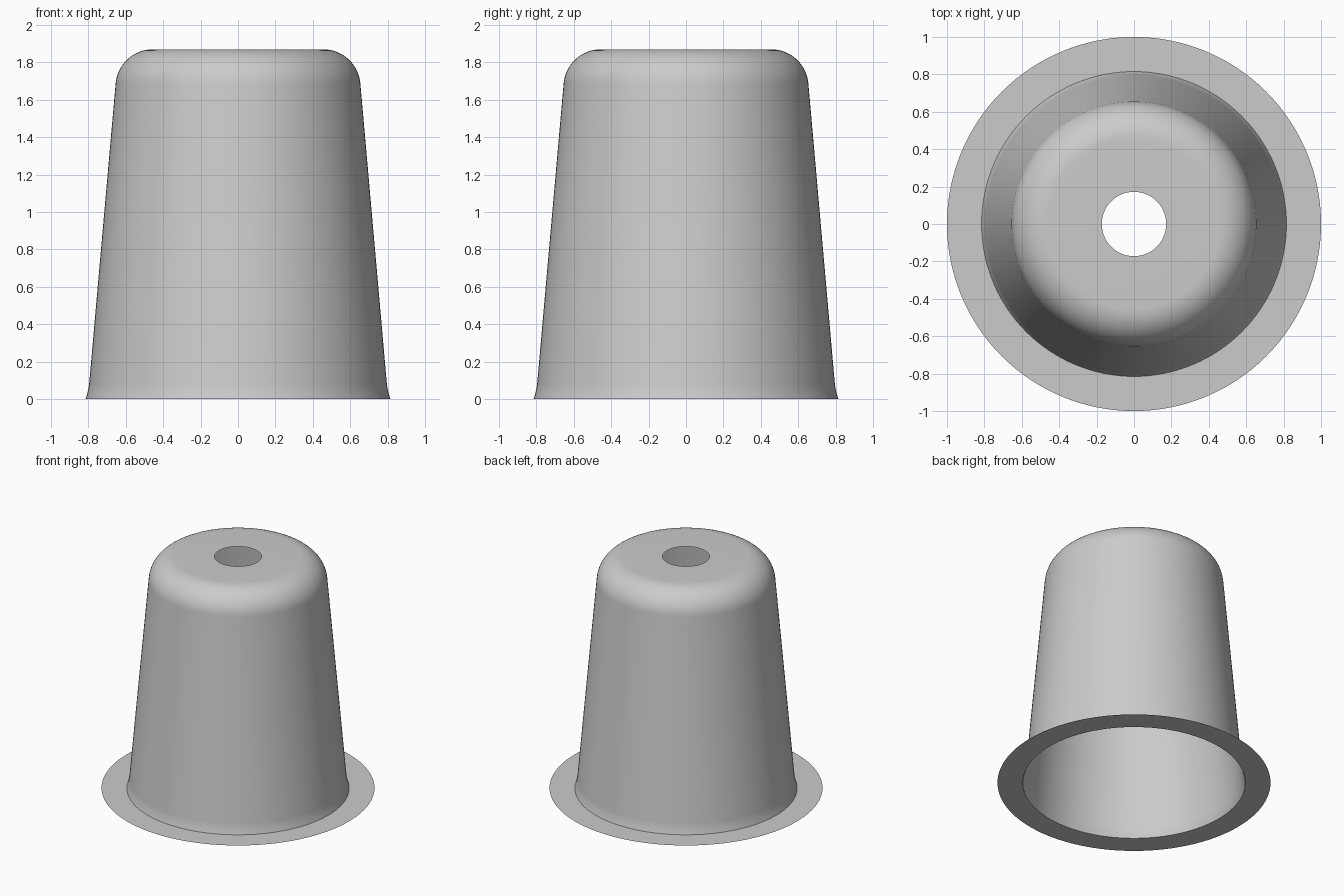
import bpy
import bmesh
from math import sin, cos, pi, radians

old = bpy.data.objects.get("Cube")
if old:
    bpy.data.objects.remove(old, do_unlink=True)

grey = bpy.data.materials.new("plain grey")
grey.use_nodes = True
colour = (0.6, 0.6, 0.6, 1)
grey.diffuse_color = colour
grey.node_tree.nodes["Principled BSDF"].inputs["Base Color"].default_value = colour


def revolve(name, profile, steps=128):
    """Turn an (r, z) profile, listed from the outside in, around the z axis."""
    bm = bmesh.new()
    verts = [bm.verts.new((r, 0, z)) for r, z in profile]
    edges = [bm.edges.new(pair) for pair in zip(verts, verts[1:])]
    bmesh.ops.spin(bm, geom=verts + edges, cent=(0, 0, 0), axis=(0, 0, 1),
                   angle=2 * pi, steps=steps, use_merge=True)
    bmesh.ops.remove_doubles(bm, verts=bm.verts, dist=0.0001)
    bm.normal_update()
    # The sheet faces outward and upward
    if sum(f.normal.z * f.calc_area() for f in bm.faces) < 0:
        bmesh.ops.reverse_faces(bm, faces=bm.faces)
    mesh = bpy.data.meshes.new(name)
    bm.to_mesh(mesh)
    bm.free()
    mesh.materials.append(grey)
    obj = bpy.data.objects.new(name, mesh)
    bpy.context.collection.objects.link(obj)
    bpy.ops.object.select_all(action="DESELECT")
    obj.select_set(True)
    bpy.context.view_layer.objects.active = obj
    bpy.ops.object.shade_smooth_by_angle(angle=radians(30))
    return obj


# Thin flat ring around the foot
revolve("base_flange", [(1.0, 0), (0.815, 0)])

# Tapered thin shell: flared foot, straight wall, rounded shoulder, holed top
foot = [(0.815, 0), (0.806, 0.03), (0.8, 0.055), (0.796, 0.08)]
shoulder_r, shoulder_z, radius = 0.455, 1.67, 0.2
shoulder = []
for i in range(17):
    a = radians(5 + 85 * i / 16)
    shoulder.append((shoulder_r + radius * cos(a), shoulder_z + radius * sin(a)))
revolve("cup_shell", foot + shoulder + [(0.172, shoulder_z + radius)])
